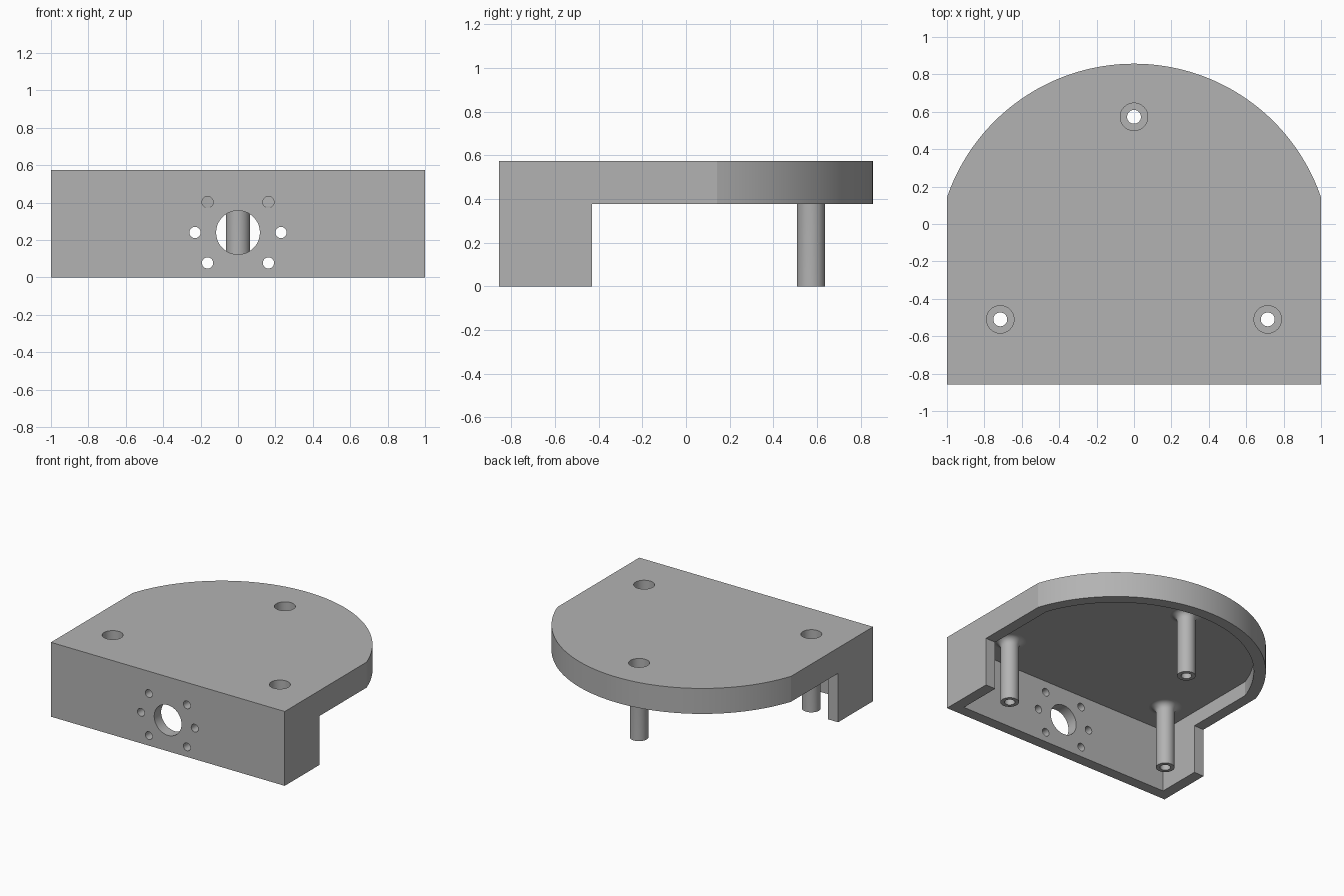
import bpy, bmesh, math
from mathutils import Matrix

cube = bpy.data.objects.get("Cube")
if cube:
    bpy.data.objects.remove(cube, do_unlink=True)

FRONT, STEP_Y = -0.857, -0.43         # front face, rear end of the deep skirt
TOP, CEILING, STEP_Z = 0.575, 0.49, 0.378
WALL = 0.085
ARC_Y, ARC_R = -0.2, 1.057            # rounded back
BORE, PIN = 0.0735, 0.037             # counterbore and screw hole radii

grey = bpy.data.materials.new("plain grey")
grey.use_nodes = True
colour = (0.45, 0.45, 0.45, 1)
grey.diffuse_color = colour
grey.node_tree.nodes["Principled BSDF"].inputs["Base Color"].default_value = colour


def make_object(name, bm):
    bmesh.ops.recalc_face_normals(bm, faces=bm.faces)
    mesh = bpy.data.meshes.new(name)
    bm.to_mesh(mesh)
    bm.free()
    mesh.materials.append(grey)
    obj = bpy.data.objects.new(name, mesh)
    bpy.context.collection.objects.link(obj)
    return obj


def prism(name, outline, z0, z1):
    bm = bmesh.new()
    face = bm.faces.new([bm.verts.new((x, y, z0)) for x, y in outline])
    top = bmesh.ops.extrude_face_region(bm, geom=[face])["geom"]
    verts = [v for v in top if isinstance(v, bmesh.types.BMVert)]
    bmesh.ops.translate(bm, verts=verts, vec=(0, 0, z1 - z0))
    return make_object(name, bm)


def d_outline(inset, steps=96):
    """Straight front and sides with a circular back."""
    half, radius = 1 - inset, ARC_R - inset
    start = math.acos(half / radius)
    angles = [start + (math.pi - 2 * start) * i / steps for i in range(steps + 1)]
    arc = [(radius * math.cos(a), ARC_Y + radius * math.sin(a)) for a in angles]
    return [(-half, FRONT + inset), (half, FRONT + inset)] + arc


def drill(name, radius, place, depth, along_y=False):
    bm = bmesh.new()
    turn = Matrix.Rotation(math.pi / 2, 4, "X") if along_y else Matrix()
    bmesh.ops.create_cone(bm, cap_ends=True, segments=48, radius1=radius,
                          radius2=radius, depth=depth,
                          matrix=Matrix.Translation(place) @ turn)
    return make_object(name, bm)


def smooth(obj):
    bpy.ops.object.select_all(action="DESELECT")
    obj.select_set(True)
    bpy.context.view_layer.objects.active = obj
    bpy.ops.object.shade_smooth_by_angle(angle=math.radians(15))


# Housing shell and the pieces cut from it
housing = prism("housing", d_outline(0), 0, TOP)
cutters = [
    prism("cavity_cutter", d_outline(WALL), -0.2, CEILING),
    prism("step_cutter", [(-2, STEP_Y), (2, STEP_Y), (2, 2), (-2, 2)], -0.1, STEP_Z),
]

# Front shaft opening and its six screw holes
hole_z, hole_ring = 0.24, 0.23
cutters.append(drill("shaft_cutter", 0.117, (0, FRONT, hole_z), 0.4, True))
for degrees in (0, 45, 135, 180, 225, 315):
    a = math.radians(degrees)
    place = (hole_ring * math.cos(a), FRONT, hole_z + hole_ring * math.sin(a))
    cutters.append(drill("screw_cutter", 0.03, place, 0.4, True))

# Counterbores above the three posts
posts = {"rear_post": (0, 0.573), "left_post": (0.715, -0.51), "right_post": (-0.715, -0.51)}
for x, y in posts.values():
    cutters.append(drill("bore_cutter", BORE, (x, y, TOP), 0.4))

for cutter in cutters:
    mod = housing.modifiers.new(cutter.name, "BOOLEAN")
    mod.operation = "DIFFERENCE"
    mod.solver = "EXACT"
    mod.object = cutter
bpy.context.view_layer.update()
result = bpy.data.meshes.new_from_object(
    housing.evaluated_get(bpy.context.evaluated_depsgraph_get()))
housing.modifiers.clear()
housing.data = result
for cutter in cutters:
    bpy.data.objects.remove(cutter, do_unlink=True)
smooth(housing)

# Hollow posts, flared where they meet the ceiling
post_r, flare = 0.065, 0.05
seat = CEILING - 0.006
profile = [(PIN, 0), (post_r, 0)]
for i in range(9):
    a = math.pi / 2 * i / 8
    profile.append((post_r + flare * (1 - math.cos(a)), CEILING - flare * (1 - math.sin(a))))
profile += [(BORE, CEILING), (BORE, seat), (PIN, seat)]

for name, (x, y) in posts.items():
    bm = bmesh.new()
    ring = [bm.verts.new((r, 0, z)) for r, z in profile]
    edges = [bm.edges.new((ring[i - 1], ring[i])) for i in range(len(ring))]
    bmesh.ops.spin(bm, geom=ring + edges, axis=(0, 0, 1), cent=(0, 0, 0),
                   angle=math.tau, steps=48, use_duplicate=False)
    bmesh.ops.remove_doubles(bm, verts=bm.verts, dist=0.0001)
    post = make_object(name, bm)
    post.location = (x, y, 0)
    smooth(post)
